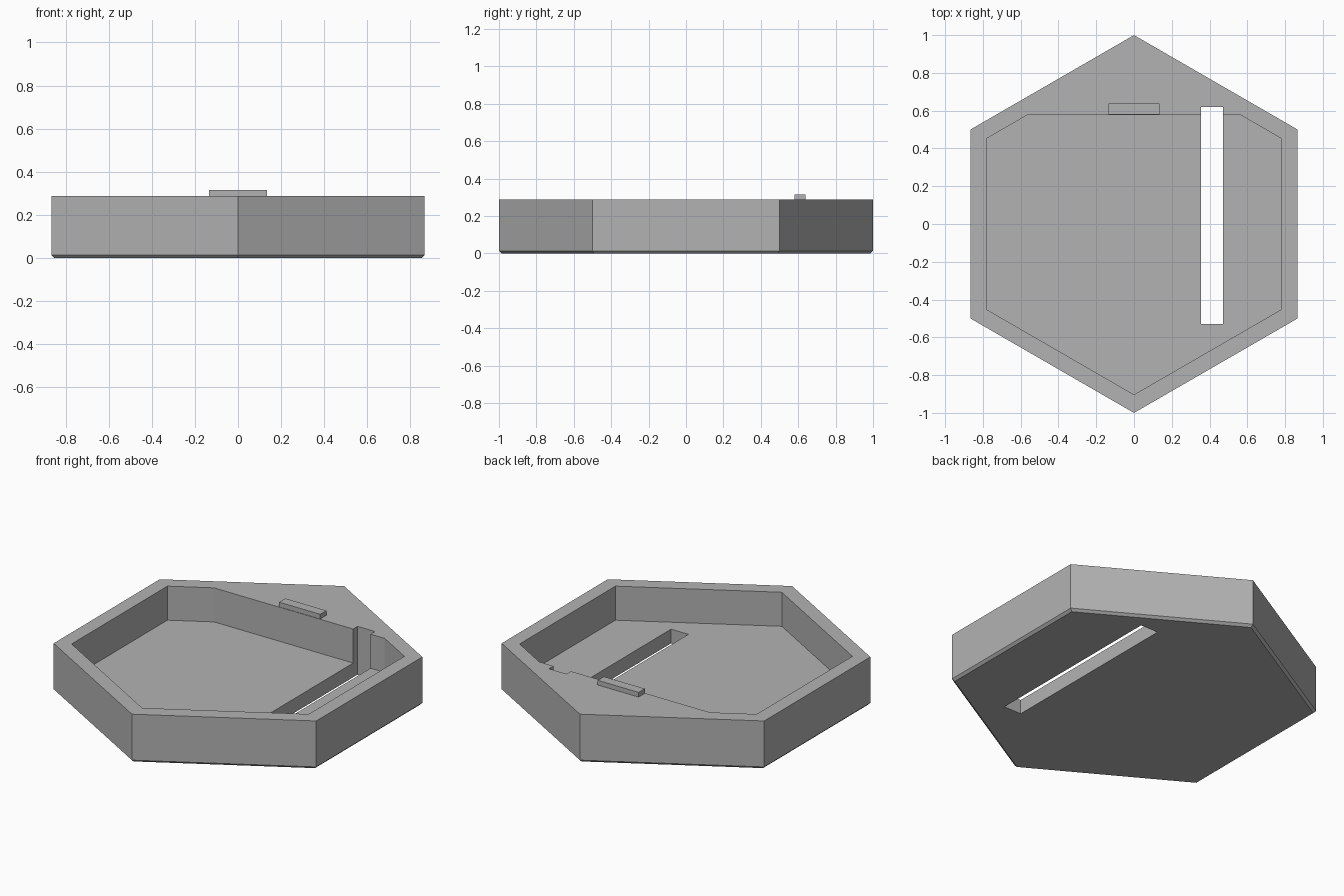
import bpy, bmesh, math

if "Cube" in bpy.data.objects:
    bpy.data.objects.remove(bpy.data.objects["Cube"])

grey = bpy.data.materials.new("light_grey")
grey.diffuse_color = (0.45, 0.45, 0.45, 1)
grey.use_nodes = True
grey.node_tree.nodes["Principled BSDF"].inputs["Base Color"].default_value = grey.diffuse_color


def prism(name, rings, cutter=False):
    """Solid through stacked rings, each given as (outline points, height)."""
    bm = bmesh.new()
    loops = [[bm.verts.new((x, y, z)) for x, y in pts] for pts, z in rings]
    n = len(loops[0])
    bm.faces.new(loops[0][::-1])
    bm.faces.new(loops[-1])
    for a, b in zip(loops, loops[1:]):
        for i in range(n):
            j = (i + 1) % n
            bm.faces.new((a[i], a[j], b[j], b[i]))
    me = bpy.data.meshes.new(name)
    bm.to_mesh(me)
    bm.free()
    me.materials.append(grey)
    ob = bpy.data.objects.new(name, me)
    bpy.context.collection.objects.link(ob)
    if cutter:
        ob.hide_render = True
        ob.display_type = 'WIRE'
    return ob


def hexagon(r):
    return [(r * math.cos(math.radians(a)), r * math.sin(math.radians(a)))
            for a in range(30, 390, 60)]


def rect(x0, x1, y0, y1):
    return [(x0, y0), (x1, y0), (x1, y1), (x0, y1)]


TOP, FLOOR, BACK = 0.288, 0.085, 0.578

# Hexagonal tray body with a small bevel around the bottom edge
body = prism("tray_body", [(hexagon(0.984), 0), (hexagon(1.0), 0.014),
                           (hexagon(1.0), TOP)])

# Pocket: smaller hexagon with its back point cut off straight
r = 0.903
w = r * math.sqrt(3) / 2
bx = (r - BACK) * math.sqrt(3)
pocket = [(0, -r), (w, -r / 2), (w, r / 2), (bx, BACK),
          (-bx, BACK), (-w, r / 2), (-w, -r / 2)]
pocket_cutter = prism("pocket_cutter", [(pocket, FLOOR), (pocket, 0.5)], True)

# Long slot through the floor, notching the back wall
slot = rect(0.355, 0.47, -0.53, 0.62)
slot_cutter = prism("slot_cutter", [(slot, -0.1), (slot, 0.6)], True)

for cutter in (pocket_cutter, slot_cutter):
    mod = body.modifiers.new(cutter.name, 'BOOLEAN')
    mod.operation = 'DIFFERENCE'
    mod.solver = 'EXACT'
    mod.object = cutter

# Small raised tab on the back rim
tab = rect(-0.135, 0.135, 0.581, 0.639)
prism("rim_tab", [(tab, TOP - 0.01), (tab, 0.316)])
